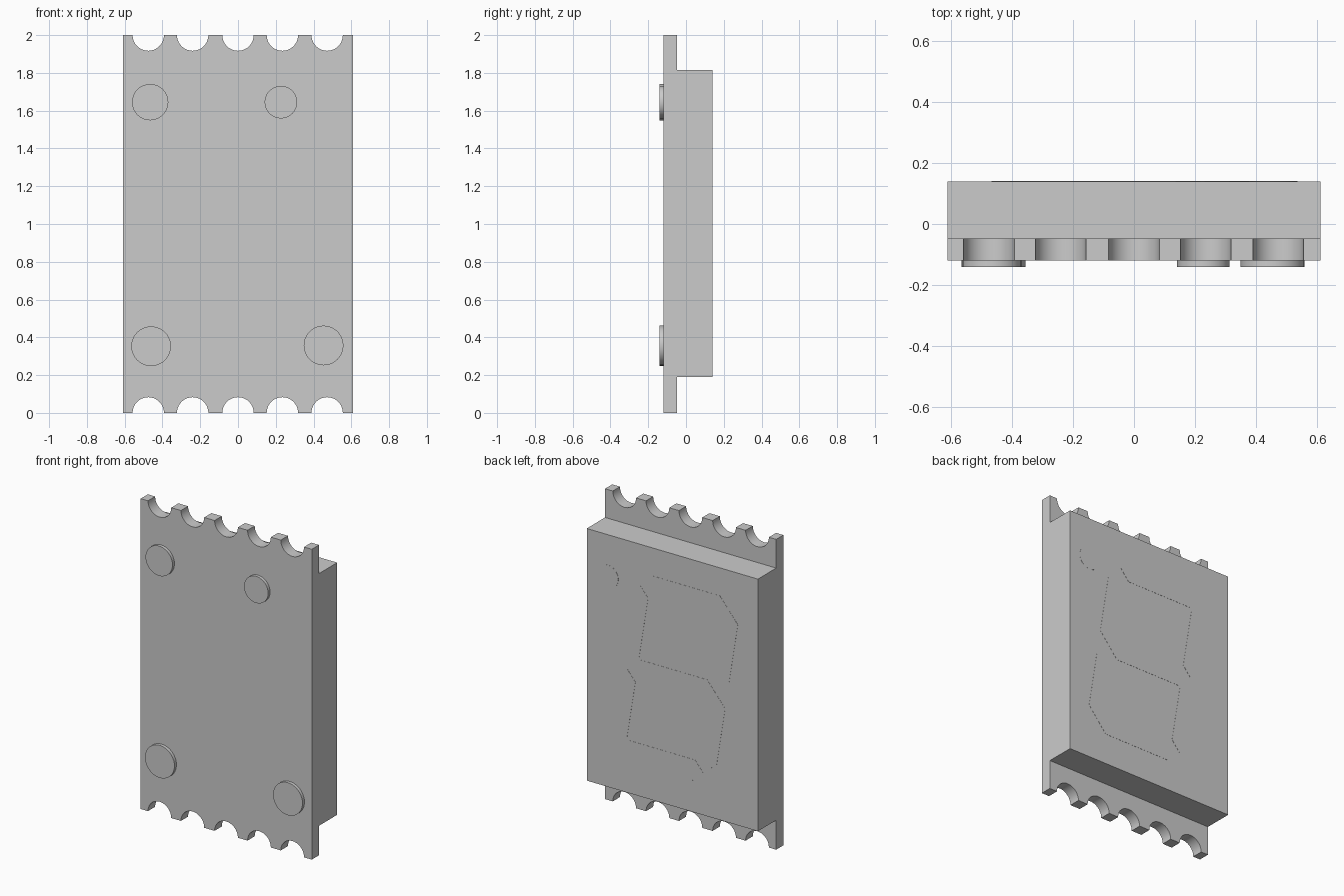
import bpy, bmesh
from math import sin, cos, pi

cube = bpy.data.objects.get("Cube")
if cube:
    bpy.data.objects.remove(cube, do_unlink=True)

grey = bpy.data.materials.new("plain_grey")
grey.use_nodes = True
colour = (0.6, 0.6, 0.6, 1)
grey.diffuse_color = colour
grey.node_tree.nodes["Principled BSDF"].inputs["Base Color"].default_value = colour


def extrude_outline(name, outline, y0, y1):
    """Solid made from an (x, z) outline pushed from y0 to y1."""
    bm = bmesh.new()
    face = bm.faces.new([bm.verts.new((x, y0, z)) for x, z in outline])
    result = bmesh.ops.extrude_face_region(bm, geom=[face])
    moved = [v for v in result["geom"] if isinstance(v, bmesh.types.BMVert)]
    bmesh.ops.translate(bm, verts=moved, vec=(0, y1 - y0, 0))
    bmesh.ops.recalc_face_normals(bm, faces=bm.faces)
    mesh = bpy.data.meshes.new(name)
    bm.to_mesh(mesh)
    bm.free()
    mesh.materials.append(grey)
    obj = bpy.data.objects.new(name, mesh)
    bpy.context.collection.objects.link(obj)
    bpy.ops.object.select_all(action="DESELECT")
    obj.select_set(True)
    bpy.context.view_layer.objects.active = obj
    bpy.ops.object.shade_smooth_by_angle(angle=pi / 6)
    return obj


def circle(x, z, r, sides=40):
    return [(x + r * cos(2 * pi * i / sides), z + r * sin(2 * pi * i / sides))
            for i in range(sides)]


HALF = 0.61
BACK = 0.14
FACE = -0.12
STEP = -0.047

# Circuit board with half-round notches along both short edges
notches = (-0.475, -0.24, 0, 0.235, 0.472)
radius = 0.083
steps = 20
bottom, top = [(-HALF, 0)], [(-HALF, 2)]
for cx in notches:
    for i in range(steps + 1):
        a = pi * i / steps
        x, h = cx - radius * cos(a), radius * sin(a)
        bottom.append((x, h))
        top.append((x, 2 - h))
bottom.append((HALF, 0))
top.append((HALF, 2))
extrude_outline("notched_board", bottom + top[::-1], FACE, STEP)

# Thick housing behind the board
housing = [(-HALF, 0.19), (HALF, 0.19), (HALF, 1.815), (-HALF, 1.815)]
extrude_outline("housing", housing, STEP, BACK - 0.001)

# Round locating studs on the front
studs = {
    "upper_right_stud": (-0.465, 1.645, 0.096),
    "upper_left_stud": (0.227, 1.645, 0.086),
    "lower_right_stud": (-0.46, 0.353, 0.105),
    "lower_left_stud": (0.453, 0.357, 0.105),
}
for name, (x, z, r) in studs.items():
    extrude_outline(name, circle(x, z, r), -0.14, FACE)


# Slanted seven-segment digit and its point, thin plates on the back
def segment(name, p, q, half=0.07, gap=0.012):
    dx, dz = q[0] - p[0], q[1] - p[1]
    length = (dx * dx + dz * dz) ** 0.5
    ux, uz = dx / length, dz / length
    shape = [(gap, 0), (gap + half, half), (length - gap - half, half),
             (length - gap, 0), (length - gap - half, -half), (gap + half, -half)]
    points = []
    for along, side in shape:
        x = p[0] + ux * along - uz * side
        z = p[1] + uz * along + ux * side
        points.append((x - 0.16 * (z - 1), z))
    extrude_outline(name, points, BACK - 0.003, BACK)


W = 0.32
levels = {"lower": 0.46, "middle": 1.0, "upper": 1.565}
for name, z in levels.items():
    segment(name + "_bar", (-W, z), (W, z))
for side, x in (("right", -W), ("left", W)):
    segment("lower_" + side + "_bar", (x, levels["lower"]), (x, levels["middle"]))
    segment("upper_" + side + "_bar", (x, levels["middle"]), (x, levels["upper"]))
extrude_outline("point", circle(0.46, 1.545, 0.075), BACK - 0.003, BACK)
